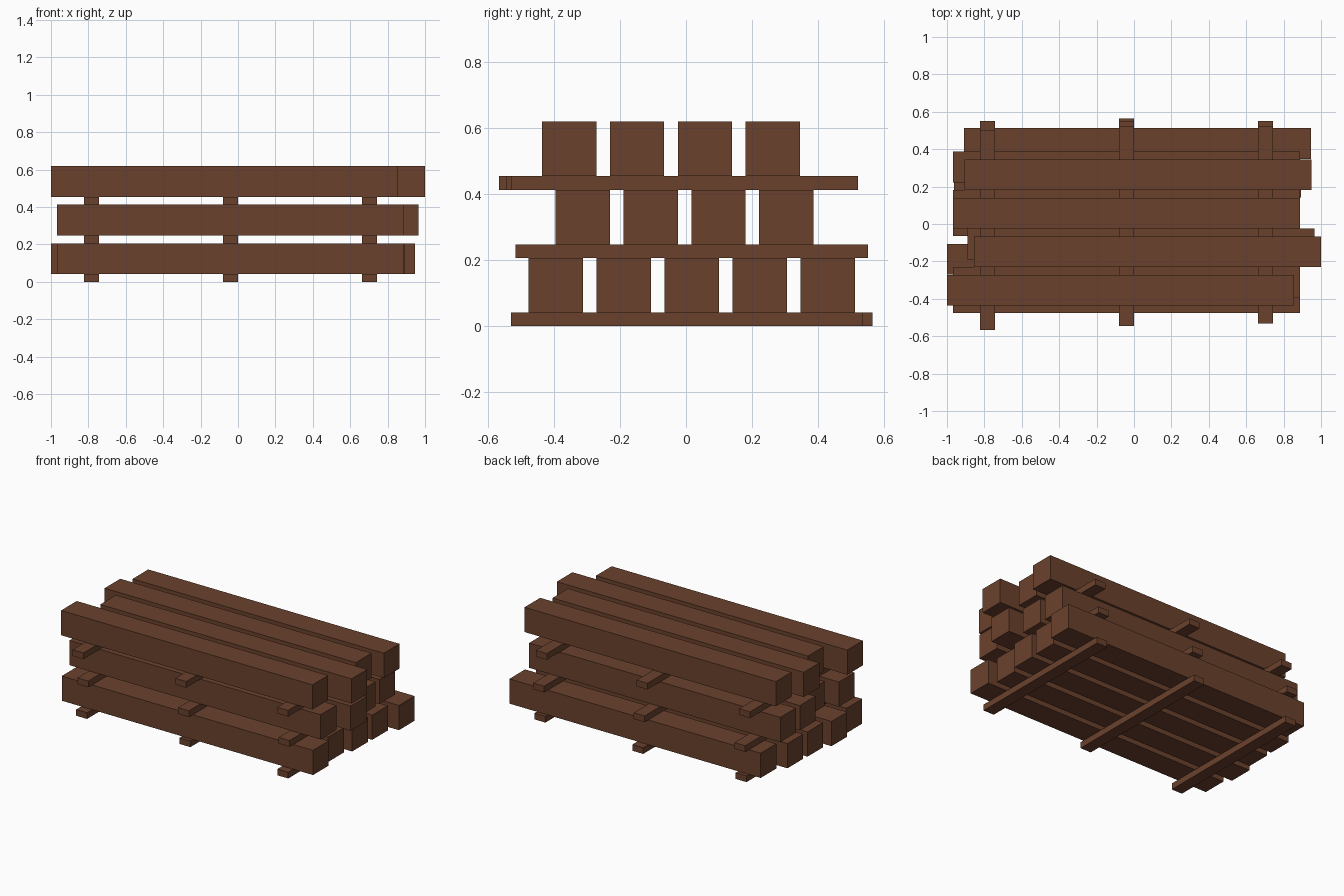
import bpy

cube = bpy.data.objects.get("Cube")
if cube:
    bpy.data.objects.remove(cube, do_unlink=True)

wood = bpy.data.materials.new("brown wood")
wood.use_nodes = True
wood.diffuse_color = (0.145, 0.053, 0.026, 1)
bsdf = wood.node_tree.nodes["Principled BSDF"]
bsdf.inputs["Base Color"].default_value = wood.diffuse_color
bsdf.inputs["Roughness"].default_value = 0.9


def box(name, low, high):
    """Box spanning two opposite corners."""
    bpy.ops.mesh.primitive_cube_add(size=1, location=[(a + b) / 2 for a, b in zip(low, high)])
    ob = bpy.context.object
    ob.name = name
    ob.scale = [b - a for a, b in zip(low, high)]
    bpy.ops.object.transform_apply(location=False, rotation=False, scale=True)
    ob.data.materials.append(wood)


BEAM_LENGTH, BEAM_SIZE, PITCH = 1.855, 0.165, 0.206
SLAT_WIDTH, SLAT_HEIGHT = 0.08, 0.0415
LAYER = BEAM_SIZE + SLAT_HEIGHT
SLAT_X = (-0.823, -0.08, 0.662)

# Each layer: name, front edge of first beam, beam left ends, slat y spans
layers = [
    ("bottom", -0.477, (-0.967, -1.0, -0.967, -0.963, -0.91),
     ((-0.53, 0.537), (-0.502, 0.565), (-0.53, 0.537))),
    ("middle", -0.396, (-0.967, -0.89, -0.967, -0.967),
     ((-0.517, 0.551), (-0.517, 0.551), (-0.517, 0.551))),
    ("top", -0.437, (-1.0, -0.855, -0.967, -0.905),
     ((-0.567, 0.5), (-0.546, 0.521), (-0.531, 0.521))),
]

for i, (name, y0, starts, spans) in enumerate(layers):
    z = i * LAYER
    # Thin cross slats under the layer
    for j, (x, (ya, yb)) in enumerate(zip(SLAT_X, spans)):
        box(f"{name}_slat_{j + 1}", (x, ya, z), (x + SLAT_WIDTH, yb, z + SLAT_HEIGHT))
    # Square beams laid side by side
    for j, x in enumerate(starts):
        y = y0 + j * PITCH
        box(f"{name}_beam_{j + 1}", (x, y, z + SLAT_HEIGHT),
            (x + BEAM_LENGTH, y + BEAM_SIZE, z + LAYER))
